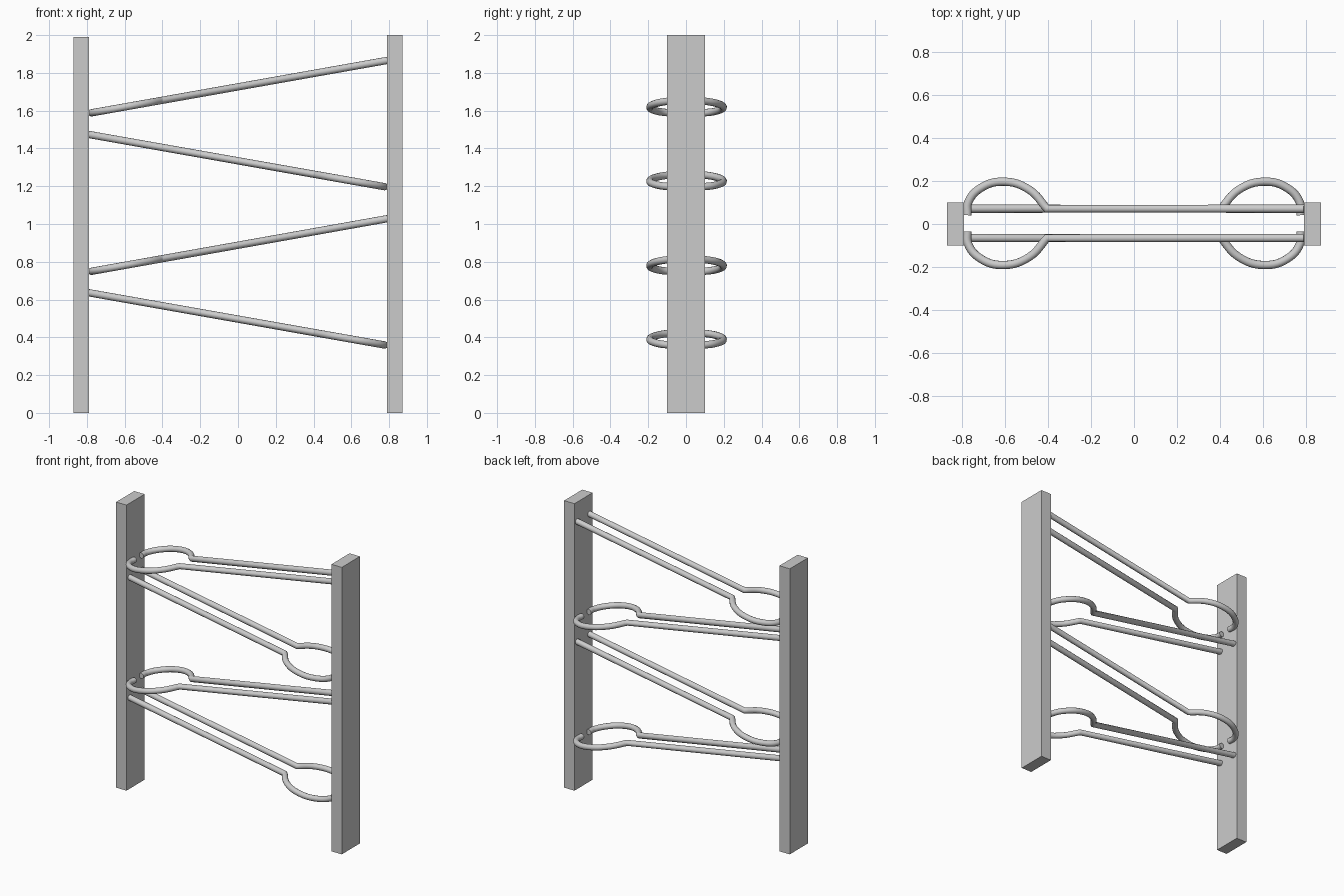
import bpy

if "Cube" in bpy.data.objects:
    bpy.data.objects.remove(bpy.data.objects["Cube"])

ROD_R = 0.0195
# half-loop path (x, y): from the post, around the bulge, to the straight rod
LOOP = [(-0.775, 0.038), (-0.772, 0.095), (-0.715, 0.163), (-0.605, 0.194),
        (-0.485, 0.155), (-0.405, 0.068), (0.792, 0.068)]


def post(name, x, height):
    bpy.ops.mesh.primitive_cube_add(size=1, location=(x, 0, height / 2))
    ob = bpy.context.object
    ob.name = name
    ob.scale = (0.08, 0.2, height)
    bpy.ops.object.transform_apply(location=False, rotation=False, scale=True)


def rail(name, z_low, z_high, flip, side):
    """Tilted rod with a half-loop at its low end; flip puts the loop at +x."""
    curve = bpy.data.curves.new(name, 'CURVE')
    curve.dimensions = '3D'
    curve.bevel_depth = ROD_R
    curve.bevel_resolution = 4
    curve.resolution_u = 6
    curve.use_fill_caps = True
    spline = curve.splines.new('BEZIER')
    spline.bezier_points.add(len(LOOP) - 1)
    slope = (z_high - z_low) / 1.58
    for i, (p, (x, y)) in enumerate(zip(spline.bezier_points, LOOP)):
        p.co = (flip * x, side * y + 0.003, z_low + (x + 0.79) * slope)
        kind = 'VECTOR' if i >= len(LOOP) - 2 else 'AUTO'
        p.handle_left_type = p.handle_right_type = kind
    # curved approach into the corner, straight rod afterwards
    spline.bezier_points[-2].handle_left_type = 'FREE'
    ob = bpy.data.objects.new(name, curve)
    bpy.context.collection.objects.link(ob)
    corner = spline.bezier_points[-2]
    corner.handle_left = corner.co.lerp(spline.bezier_points[-3].co, 0.33)


# side posts
post("left_post", -0.83, 1.99)
post("right_post", 0.83, 2.0)

# zigzag rails, loops alternate between the right and left posts
LEVELS = [(0.357, 0.636, -1), (0.747, 1.028, 1),
          (1.195, 1.474, -1), (1.586, 1.866, 1)]
for n, (low, high, flip) in enumerate(LEVELS, 1):
    for label, side in (("front", -1), ("back", 1)):
        rail(f"rail_{n}_{label}", low, high, flip, side)
